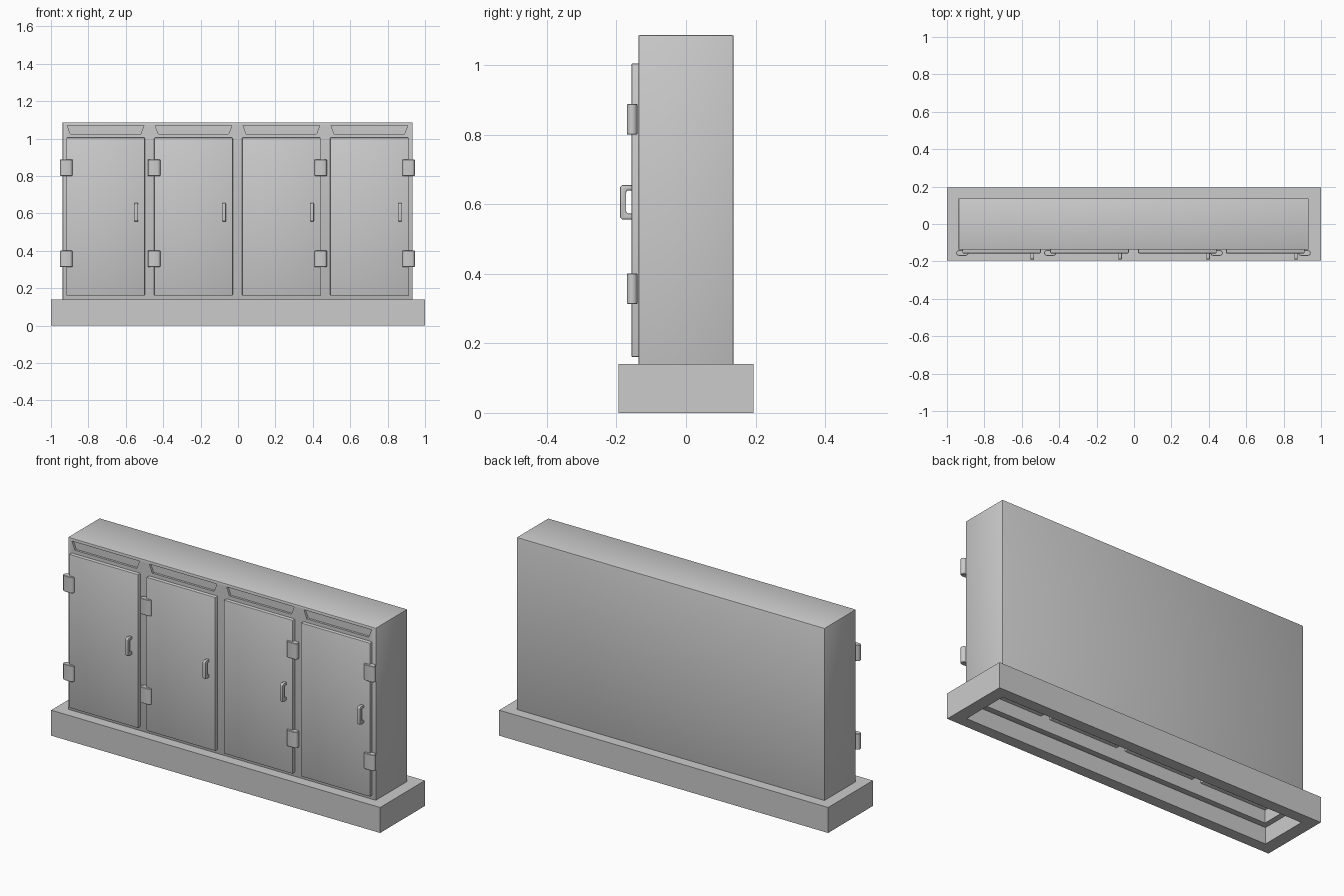
import bpy, bmesh, math
from mathutils import Vector

old = bpy.data.objects.get("Cube")
if old:
    bpy.data.objects.remove(old, do_unlink=True)

# Single painted-metal colour
grey = bpy.data.materials.new("light_grey_metal")
grey.use_nodes = True
colour = (0.6, 0.6, 0.6, 1)
grey.diffuse_color = colour
grey.node_tree.nodes["Principled BSDF"].inputs["Base Color"].default_value = colour


def prism(name, points, direction, bevel=0.0, segments=2):
    """Extrude a closed outline along a direction."""
    bm = bmesh.new()
    face = bm.faces.new([bm.verts.new(p) for p in points])
    result = bmesh.ops.extrude_face_region(bm, geom=[face])
    moved = [v for v in result["geom"] if isinstance(v, bmesh.types.BMVert)]
    bmesh.ops.translate(bm, verts=moved, vec=Vector(direction))
    bmesh.ops.recalc_face_normals(bm, faces=bm.faces)
    if bevel:
        sharp = [e for e in bm.edges if e.calc_face_angle(0) > math.radians(40)]
        bmesh.ops.bevel(bm, geom=sharp, offset=bevel, segments=segments,
                        profile=0.5, affect='EDGES', clamp_overlap=True)
    mesh = bpy.data.meshes.new(name)
    bm.to_mesh(mesh)
    bm.free()
    mesh.materials.append(grey)
    obj = bpy.data.objects.new(name, mesh)
    bpy.context.scene.collection.objects.link(obj)
    return obj


def box(name, lo, hi, bevel=0.0):
    (x0, y0, z0), (x1, y1, z1) = lo, hi
    outline = [(x0, y0, z0), (x1, y0, z0), (x1, y1, z0), (x0, y1, z0)]
    return prism(name, outline, (0, 0, z1 - z0), bevel)


def select_only(obj):
    bpy.ops.object.select_all(action='DESELECT')
    obj.select_set(True)
    bpy.context.view_layer.objects.active = obj


def cut(target, cutter):
    """Subtract a cutter and discard it."""
    mod = target.modifiers.new("cut", 'BOOLEAN')
    mod.operation = 'DIFFERENCE'
    mod.solver = 'EXACT'
    mod.object = cutter
    select_only(target)
    bpy.ops.object.modifier_apply(modifier=mod.name)
    bpy.data.objects.remove(cutter, do_unlink=True)


def smooth(obj):
    select_only(obj)
    bpy.ops.object.shade_smooth_by_angle(angle=math.radians(35))


# Plinth: an open rectangular ring
plinth = box("plinth", (-1, -0.194, 0), (1, 0.194, 0.14))
cut(plinth, box("plinth_opening", (-0.93, -0.133, -0.1), (0.93, 0.133, 0.3)))

# Cabinet shell, open underneath, sitting inside the plinth
cx = -0.002
cabinet = box("cabinet", (cx - 0.936, -0.137, 0.09), (cx + 0.936, 0.137, 1.086), 0.004)
cut(cabinet, box("cabinet_hollow", (-0.90, -0.10, -0.1), (0.90, 0.10, 1.05)))

front = -0.137
half = 0.21
door_names = ["far_right", "mid_right", "mid_left", "far_left"]
for i, label in enumerate(door_names):
    x = -0.708 + 0.47 * i

    # Tapered shallow recess above each door
    cut(cabinet, prism("recess", [(x - 0.205, front - 0.02, 1.07), (x + 0.205, front - 0.02, 1.07),
                                  (x + 0.188, front - 0.02, 1.025), (x - 0.188, front - 0.02, 1.025)],
                       (0, 0.032, 0)))

    # Door slab passing through the front wall
    smooth(box(label + "_door", (x - half, -0.157, 0.16), (x + half, -0.08, 1.005), 0.005))

    # Bracket handle: a C profile extruded across x
    hx = x + 0.155
    c_shape = [(-0.15, 0.556), (-0.184, 0.556), (-0.19, 0.562), (-0.19, 0.649),
               (-0.184, 0.655), (-0.15, 0.655), (-0.15, 0.64), (-0.168, 0.64),
               (-0.172, 0.636), (-0.172, 0.577), (-0.168, 0.573), (-0.15, 0.573)]
    smooth(prism(label + "_handle", [(hx, y, z) for y, z in c_shape], (0.018, 0, 0), 0.003))

    # Two rounded hinges centred on the outer door edge
    side = -1 if i < 2 else 1
    for z, place in ((0.313, "lower"), (0.80, "upper")):
        ex = x + side * half
        outline = []
        for end in (1, -1):
            for k in range(7):
                a = math.radians(-90 + 30 * k)
                outline.append((ex + end * (0.018 + 0.015 * math.cos(a)),
                                -0.155 + end * 0.015 * math.sin(a), z))
        smooth(prism(f"{label}_{place}_hinge", outline, (0, 0, 0.088), 0.002, 1))

smooth(cabinet)
